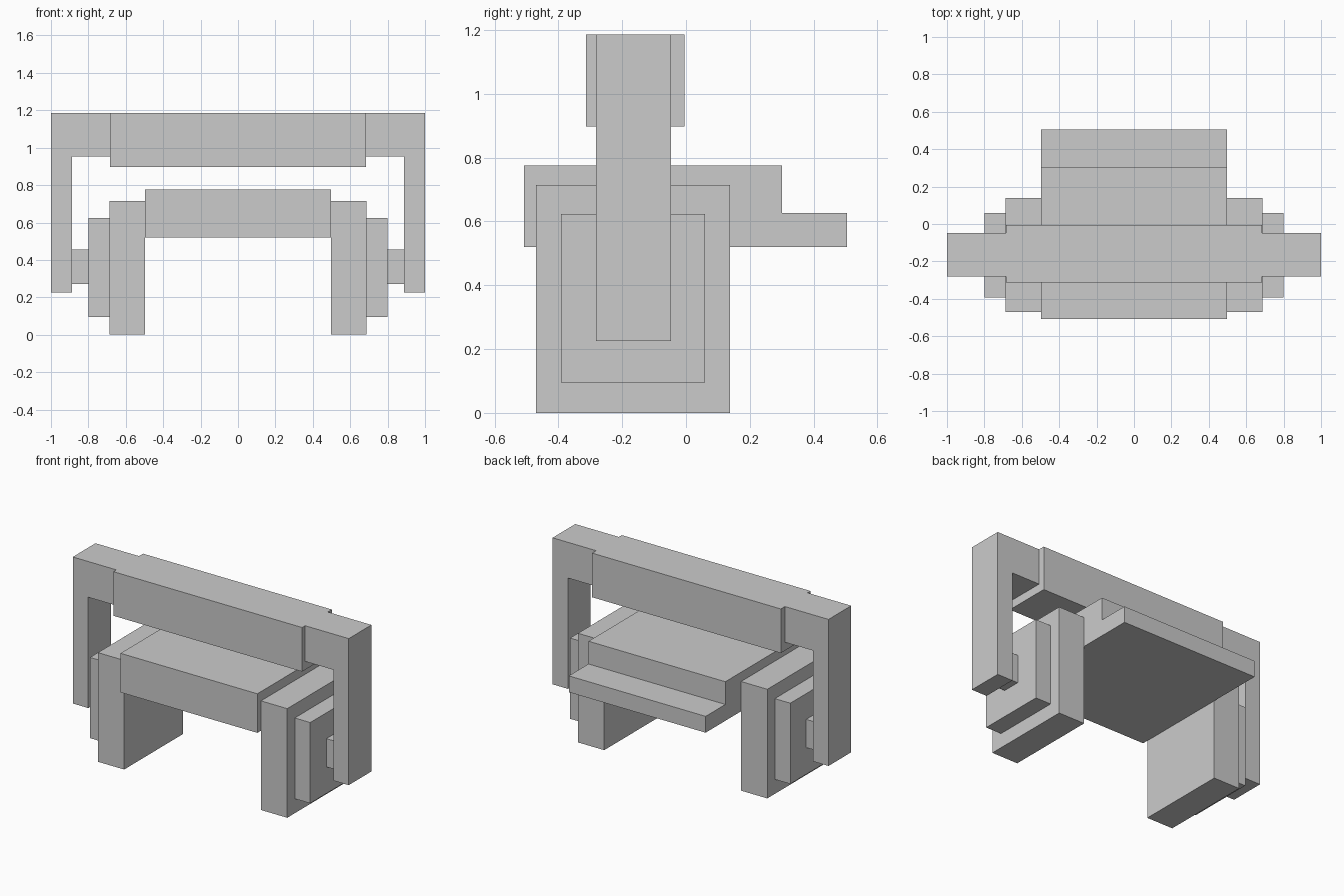
import bpy, bmesh

if "Cube" in bpy.data.objects:
    bpy.data.objects.remove(bpy.data.objects["Cube"])


def prism(name, profile, axis, lo, hi, mirror=False):
    """Extrude a profile along x (points are y, z) or along y (points are x, z)."""
    bm = bmesh.new()
    place = (lambda a, b: (lo, a, b)) if axis == 'x' else (lambda a, b: (a, lo, b))
    face = bm.faces.new([bm.verts.new(place(a, b)) for a, b in profile])
    ext = bmesh.ops.extrude_face_region(bm, geom=[face], use_keep_orig=True)
    verts = [v for v in ext['geom'] if isinstance(v, bmesh.types.BMVert)]
    d = hi - lo
    bmesh.ops.translate(bm, verts=verts, vec=(d, 0, 0) if axis == 'x' else (0, d, 0))
    bmesh.ops.recalc_face_normals(bm, faces=bm.faces)
    mesh = bpy.data.meshes.new(name)
    bm.to_mesh(mesh)
    bm.free()
    obj = bpy.data.objects.new(name, mesh)
    bpy.context.collection.objects.link(obj)
    if mirror:
        obj.modifiers.new("Mirror", 'MIRROR').use_axis[0] = True
    return obj


def rect(a0, a1, b0, b1):
    return [(a0, b0), (a1, b0), (a1, b1), (a0, b1)]


# Seat with a lower ledge at the back
prism("seat", [(-0.508, 0.52), (0.505, 0.52), (0.505, 0.627), (0.301, 0.627),
               (0.301, 0.776), (-0.508, 0.776)], 'x', -0.496, 0.496)

# Side legs, outer plates and pivots, mirrored left and right
prism("side_leg", rect(-0.47, 0.138, 0, 0.715), 'x', 0.496, 0.686, True)
prism("outer_plate", rect(-0.392, 0.06, 0.095, 0.624), 'x', 0.686, 0.798, True)
prism("pivot", rect(-0.225, -0.105, 0.27, 0.455), 'x', 0.798, 0.888, True)

# Restraint arms, L-shaped, reaching in to the bar
prism("bar_arm", [(0.888, 0.226), (1.0, 0.226), (1.0, 1.186), (0.684, 1.186),
                  (0.684, 0.952), (0.888, 0.952)], 'y', -0.282, -0.047, True)

# Padded crossbar
prism("crossbar", rect(-0.313, -0.005, 0.897, 1.186), 'x', -0.684, 0.684)
